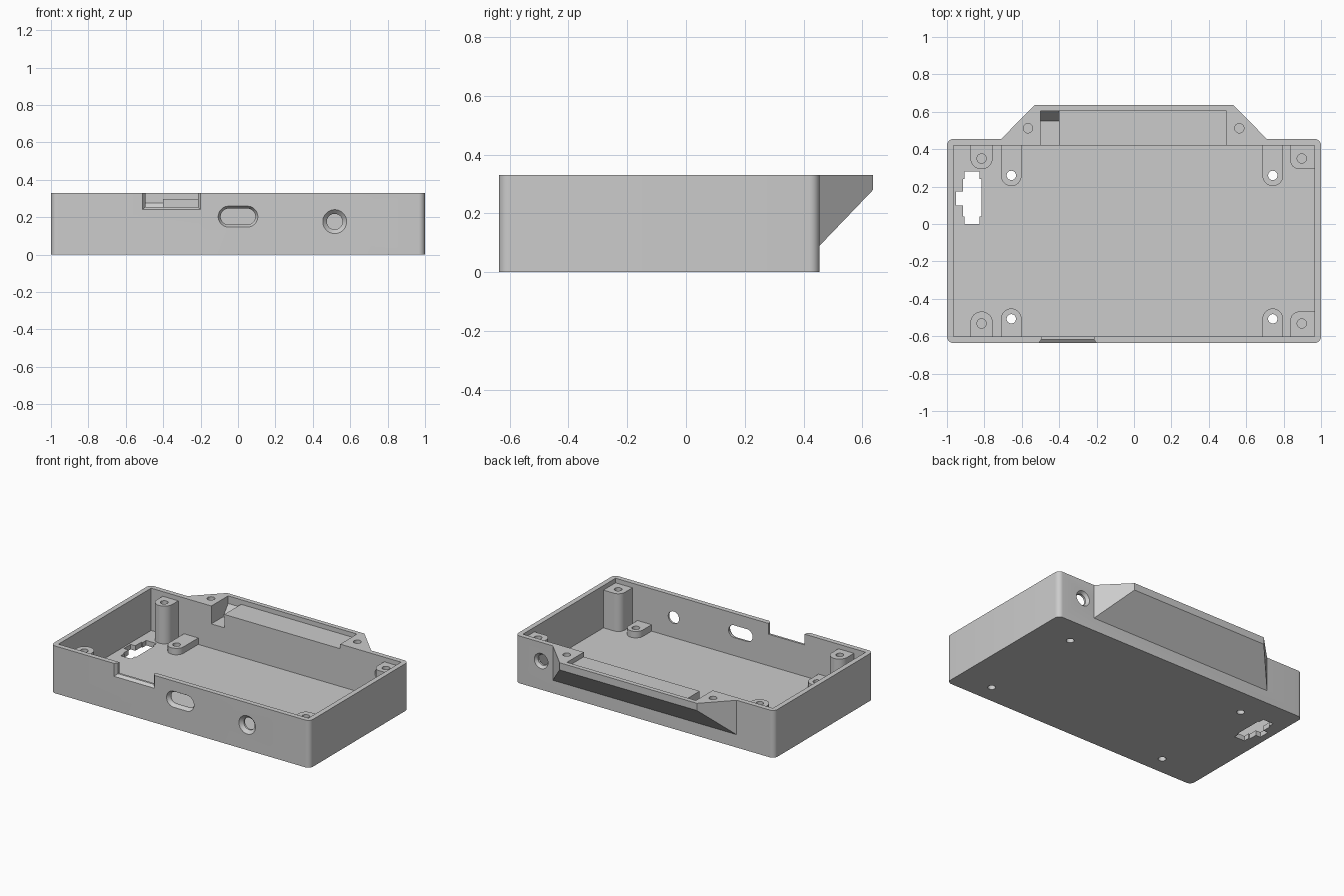
import bpy, bmesh
from math import sin, cos, pi, radians

if "Cube" in bpy.data.objects:
    bpy.data.objects.remove(bpy.data.objects["Cube"])

plastic = bpy.data.materials.new("grey_plastic")
plastic.use_nodes = True
GREY = (0.6, 0.6, 0.6, 1)
plastic.diffuse_color = GREY
plastic.node_tree.nodes["Principled BSDF"].inputs["Base Color"].default_value = GREY


def loft(name, rings):
    """Solid skinned through rings of equal point count, capped at both ends."""
    bm = bmesh.new()
    loops = [[bm.verts.new(p) for p in ring] for ring in rings]
    for a, b in zip(loops, loops[1:]):
        for i in range(len(a)):
            j = (i + 1) % len(a)
            bm.faces.new((a[i], a[j], b[j], b[i]))
    bm.faces.new(loops[0])
    bm.faces.new(loops[-1])
    bmesh.ops.recalc_face_normals(bm, faces=bm.faces)
    mesh = bpy.data.meshes.new(name)
    bm.to_mesh(mesh)
    bm.free()
    mesh.materials.append(plastic)
    obj = bpy.data.objects.new(name, mesh)
    bpy.context.collection.objects.link(obj)
    return obj


def prism(name, outline, z0, z1):
    return loft(name, [[(x, y, z) for x, y in outline] for z in (z0, z1)])


def rounded(x0, x1, y0, y1, radii=(0, 0, 0, 0)):
    """Rectangle outline; radii start at the low corner, anticlockwise."""
    pts = []
    corners = [(x0, y0, 1, 1), (x1, y0, -1, 1), (x1, y1, -1, -1), (x0, y1, 1, -1)]
    for k, ((x, y, sx, sy), r) in enumerate(zip(corners, radii)):
        if r == 0:
            pts.append((x, y))
            continue
        for i in range(9):
            a = pi + (k + i / 8) * pi / 2
            pts.append((x + sx * r + r * cos(a), y + sy * r + r * sin(a)))
    return pts


def circle(x, y, r, n=24):
    return [(x + r * cos(2 * pi * i / n), y + r * sin(2 * pi * i / n)) for i in range(n)]


def stadium(x, z, half, r, y):
    ring = []
    for i in range(32):
        a = 2 * pi * (i + 0.5) / 32
        ring.append((x + (half if cos(a) > 0 else -half) + r * cos(a), y, z + r * sin(a)))
    return ring


def cut(cutter, *targets):
    for obj in targets:
        mod = obj.modifiers.new("cut", "BOOLEAN")
        mod.operation, mod.solver, mod.object = "DIFFERENCE", "EXACT", cutter
        bpy.context.view_layer.objects.active = obj
        bpy.ops.object.modifier_apply(modifier=mod.name)
    bpy.data.objects.remove(cutter)


TOP, LEDGE, FLOOR = 0.33, 0.298, 0.035
FRONT, BACK = -0.637, 0.455
parts = []

# Open case with rounded vertical corners
case = prism("case", rounded(-1, 1, FRONT, BACK, (0.035,) * 4), 0, TOP)
cut(prism("cavity", rounded(-0.965, 0.965, -0.602, 0.42), FLOOR, 0.5), case)

# Rear shelf with a sloping underside
outline = [(-0.71, BACK), (0.71, BACK), (0.53, 0.637), (-0.53, 0.637)]
shelf = loft("rear_shelf", [
    [(x, y, 0.09 if y == BACK else 0.28) for x, y in outline],
    [(x, y, TOP) for x, y in outline]])
parts += [case, shelf]

# Shallow pocket and deeper cable slot, both open to the inside
cut(prism("pocket", rounded(-0.5, 0.495, 0.38, 0.605), LEDGE, 0.5), case, shelf)
slot = [(0.38, 0.205), (0.55, 0.205), (0.605, 0.277), (0.605, 0.31), (0.38, 0.31)]
cut(loft("slot", [[(x, y, z) for y, z in slot] for x in (-0.5, -0.4)]), case, shelf)
for x in (-0.567, 0.563):
    cut(prism("ear_hole", circle(x, 0.512, 0.025), 0.23, 0.5), shelf)

# Port openings, each flaring toward the outside
for x, z, half, r, flare in ((0, 0.203, 0.05, 0.043, 0.013), (0.517, 0.176, 0, 0.042, 0.022)):
    cut(loft("front_port", [stadium(x, z, half, r + flare, FRONT - 0.01),
                            stadium(x, z, half, r + flare, FRONT),
                            stadium(x, z, half, r, FRONT + 0.022),
                            stadium(x, z, half, r, FRONT + 0.08)]), case)
cut(loft("rear_port", [stadium(0.8, 0.2, 0, 0.053, BACK + 0.01),
                       stadium(0.8, 0.2, 0, 0.053, BACK),
                       stadium(0.8, 0.2, 0, 0.038, BACK - 0.02),
                       stadium(0.8, 0.2, 0, 0.038, BACK - 0.06)]), case)

# Notch in the front rim
notch = [(y, g) for y, g in ((FRONT - 0.01, 0), (FRONT, 0), (FRONT + 0.02, 0.015), (FRONT + 0.08, 0.015))]
cut(loft("rim_notch", [[(-0.51 + g, y, 0.24 + g), (-0.2 - g, y, 0.24 + g),
                        (-0.2 - g, y, 0.5), (-0.51 + g, y, 0.5)] for y, g in notch]), case)

# Stepped opening through the floor
for box in ((-0.905, -0.825, 0, 0.28), (-0.915, -0.815, 0.04, 0.24), (-0.952, -0.89, 0.1, 0.175)):
    cut(prism("floor_opening", rounded(*box), -0.1, 0.1), case)

# Tall screw posts and low board standoffs along the front and back walls
for side, inner, wall in (("back", 0.293, 0.43), ("front", -0.468, -0.61)):
    y0, y1 = min(inner, wall), max(inner, wall)
    rear = side == "back"

    def round_inner(r):
        return (r, r, 0, 0) if rear else (0, 0, r, r)

    post = prism(side + "_right_post", rounded(-0.875, -0.755, y0, y1, round_inner(0.0599)), 0.01, LEDGE)
    corner = (0.05, 0, 0, 0) if rear else (0, 0, 0, 0.05)
    corner_post = prism(side + "_left_post", rounded(0.835, 0.98, y0, y1, corner), 0.01, LEDGE)
    hole_y = 0.35 if rear else -0.532
    for x, obj in ((-0.815, post), (0.897, corner_post)):
        cut(prism("post_hole", circle(x, hole_y, 0.025), 0.15, 0.5), obj)
        parts.append(obj)

    tip, hole_y = (0.203, 0.26) if rear else (-0.452, -0.507)
    y0, y1 = min(tip, wall), max(tip, wall)
    for name, x in (("_right_standoff", -0.656), ("_left_standoff", 0.742)):
        obj = prism(side + name, rounded(x - 0.055, x + 0.055, y0, y1, round_inner(0.0549)), 0.01, 0.08)
        cut(prism("standoff_hole", circle(x, hole_y, 0.025), -0.1, 0.2), obj, case)
        parts.append(obj)

# Smooth the round surfaces, keep edges sharp
bpy.ops.object.select_all(action="DESELECT")
for obj in parts:
    obj.select_set(True)
bpy.context.view_layer.objects.active = case
bpy.ops.object.shade_smooth_by_angle(angle=radians(30))
